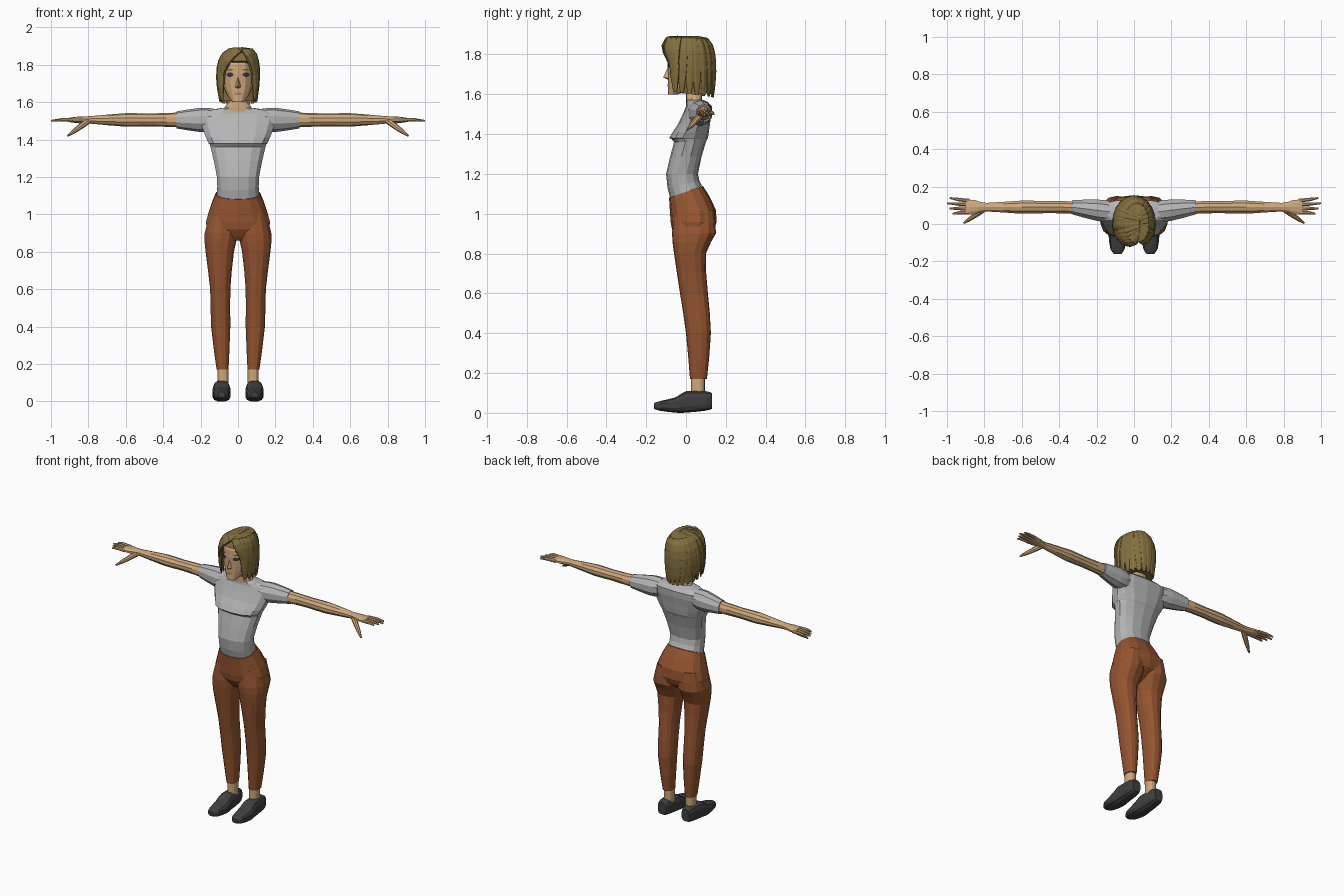
import bpy, bmesh, math
from mathutils import Vector
from mathutils.bvhtree import BVHTree

cube = bpy.data.objects.get("Cube")
if cube:
    bpy.data.objects.remove(cube, do_unlink=True)


def material(name, red, green, blue):
    mat = bpy.data.materials.new(name)
    mat.use_nodes = True
    color = (red, green, blue, 1)
    mat.diffuse_color = color
    mat.node_tree.nodes["Principled BSDF"].inputs["Base Color"].default_value = color
    return mat


SKIN = material("skin tan", .62, .39, .2)
SHIRT = material("shirt grey", .46, .46, .47)
PANTS = material("trouser rust", .3, .09, .03)
HAIR = material("hair dark blond", .23, .16, .05)
SHOE = material("shoe charcoal", .05, .05, .05)
EYE = material("eye slate", .03, .04, .06)
LIP = material("lip brown", .42, .2, .12)


def finish(name, bm, mat):
    bmesh.ops.recalc_face_normals(bm, faces=bm.faces)
    mesh = bpy.data.meshes.new(name)
    bm.to_mesh(mesh)
    bm.free()
    mesh.materials.append(mat)
    obj = bpy.data.objects.new(name, mesh)
    bpy.context.collection.objects.link(obj)
    return obj


def smoothed(keys):
    """Add a spline midpoint between each pair of key sections."""
    result = [keys[0]]
    last = len(keys) - 1
    for i in range(last):
        before, start, end, after = keys[max(i - 1, 0)], keys[i], keys[i + 1], keys[min(i + 2, last)]
        result.append([(9 * (b + c) - a - d) / 16 for a, b, c, d in zip(before, start, end, after)])
        result.append(end)
    return result


def ring(center, u, v, count=12, power=2.4):
    """Rounded cross-section spanned by the half axes u and v."""
    def bulge(t):
        return math.copysign(abs(t) ** (2 / power), t)
    angles = [math.tau * (i + .5) / count for i in range(count)]
    return [Vector(center) + Vector(u) * bulge(math.cos(a)) + Vector(v) * bulge(math.sin(a)) for a in angles]


def loft(name, rings, mat, side=1):
    bm = bmesh.new()
    loops = [[bm.verts.new((p.x * side, p.y, p.z)) for p in points] for points in rings]
    for low, high in zip(loops, loops[1:]):
        for i in range(len(low)):
            j = (i + 1) % len(low)
            bm.faces.new((low[i], low[j], high[j], high[i]))
    bm.faces.new(loops[0])
    bm.faces.new(loops[-1])
    return finish(name, bm, mat)


def level(z, left, right, front, back):
    """Horizontal section; the waistline rises towards the back."""
    rise = .03 * max(0, 1 - abs(z - 1.08) / .12)
    return ring(((left + right) / 2, (front + back) / 2, z + rise),
                ((right - left) / 2, 0, 0), (0, (back - front) / 2, rise), 14)


def trunk(name, keys, mat):
    return loft(name, [level(z, -half, half, front, back) for z, half, front, back in smoothed(keys)], mat)


def limb(name, keys, mat, side):
    """Part of an arm running along x."""
    rings = [ring((x, min(.09, .05 + .12 * x), 1.505), (0, deep, 0), (0, 0, tall), 10, 2)
             for x, deep, tall in smoothed(keys)]
    loft(name, rings, mat, side)


def tube(name, path, radii, mat, side=1, flat=1, middle=None):
    """Tapered strand, flattened towards the middle point if there is one."""
    points = [Vector(p) for p in path]
    rings = []
    for i, p in enumerate(points):
        along = (points[min(i + 1, len(points) - 1)] - points[max(i - 1, 0)]).normalized()
        out = p - middle if middle else Vector((0, 0, 1))
        wide = along.cross(out).normalized()
        rings.append(ring(p, wide * radii[i], wide.cross(along) * radii[i] * flat, 8, 2))
    loft(name, rings, mat, side)


# Trunk, neck and head
trunk("shirt_body", [(1.08, .115, -.08, .08), (1.2, .115, -.1, .06), (1.36, .15, -.06, .1),
                     (1.38, .16, -.085, .11), (1.45, .19, -.04, .12), (1.54, .2, 0, .13),
                     (1.57, .08, 0, .09)], SHIRT)
trunk("trouser_hips", [(1.08, .12, -.085, .085), (1, .16, -.08, .15), (.92, .17, -.07, .14),
                       (.86, .05, -.03, .06)], PANTS)
trunk("neck", [(1.55, .08, 0, .09), (1.58, .07, 0, .08), (1.6, .05, 0, .08), (1.66, .05, 0, .08)], SKIN)
head = trunk("head", [(1.6, .03, -.09, -.04), (1.64, .06, -.09, .06), (1.7, .08, -.09, .1),
                      (1.8, .08, -.09, .11), (1.86, .05, -.05, .07)], SKIN)

# Nose
bm = bmesh.new()
bridge, tip, base = [bm.verts.new(p) for p in ((0, -.085, 1.75), (0, -.115, 1.685), (0, -.085, 1.67))]
for s in (-1, 1):
    wing = bm.verts.new((s * .017, -.085, 1.68))
    bm.faces.new((bridge, tip, wing))
    bm.faces.new((tip, base, wing))
finish("nose", bm, SKIN)

# Face details laid on the head
bm = bmesh.new()
bm.from_mesh(head.data)
face_tree = BVHTree.FromBMesh(bm)
bm.free()


def face_plate(name, x, z, width, height, mat):
    bm = bmesh.new()

    def on_face(dx, dz):
        start = Vector((x + dx, -1, z + dz))
        hit = face_tree.ray_cast(start, Vector((0, 1, 0)))[0]
        return bm.verts.new((start.x, hit.y - .004, start.z))
    center = on_face(0, 0)
    angles = [math.tau * i / 10 for i in range(10)]
    rim = [on_face(width * math.cos(a), height * math.sin(a)) for a in angles]
    for i, vert in enumerate(rim):
        bm.faces.new((center, rim[i - 1], vert))
    finish(name, bm, mat)


face_plate("mouth", 0, 1.645, .024, .006, LIP)

# Paired parts
for label, s in (("left", 1), ("right", -1)):
    face_plate(label + "_eye", s * .043, 1.747, .019, .012, EYE)
    face_plate(label + "_eyebrow", s * .043, 1.773, .022, .004, HAIR)

    # Sleeve, arm and palm
    limb(label + "_sleeve", [(.13, .06, .06), (.2, .06, .065), (.33, .04, .045)], SHIRT, s)
    limb(label + "_arm", [(.3, .035, .04), (.48, .034, .034), (.6, .037, .036), (.79, .024, .02),
                          (.85, .04, .018), (.9, .042, .012)], SKIN, s)

    # Fingers and thumb
    for i in range(4):
        spread = i - 1.5
        reach = 1 - .015 * abs(spread - .5)
        tube(f"{label}_finger_{i + 1}", [(.88, .093 + .021 * spread, 1.504), (.94, .095 + .024 * spread, 1.506),
                                         (reach, .097 + .028 * spread, 1.5)], (.011, .01, .005), SKIN, s)
    thumb_path = [(.8 + .11 * t, .08 - .075 * t, 1.5 - .08 * t) for t in (0, .3, .7, 1)]
    tube(label + "_thumb", thumb_path, (.016, .016, .012, .005), SKIN, s)

    # Trouser leg, ankle and shoe
    leg = [(1, .02, .15, -.06, .14), (.9, 0, .18, -.07, .15), (.8, .02, .175, -.06, .1),
           (.6, .04, .15, -.03, .11), (.4, .04, .145, 0, .125), (.17, .05, .115, .02, .105)]
    loft(label + "_trouser_leg", [level(*key) for key in smoothed(leg)], PANTS, s)
    loft(label + "_ankle", [level(z, .05, .11, .025, .095) for z in (.06, .2)], SKIN, s)
    shoe = [(-.16, .02, .02, .05), (-.13, .04, .01, .06), (-.05, .05, 0, .08), (0, .046, 0, .11),
            (.1, .04, .01, .11), (.13, .03, .02, .1)]
    loft(label + "_shoe", [ring((.088, y, (low + top) / 2), (half, 0, 0), (0, 0, (top - low) / 2), 12, 3)
                           for y, half, low, top in smoothed(shoe)], SHOE, s)


# Hair
def hair_profile(t):
    """Spread and height of the hair from parting (0) to hem (1)."""
    return math.sin(.66 * math.pi * t) ** .45, 1.885 - .28 * t ** 1.7


def hair_lock(name, start, end):
    """Lock that sweeps from the start direction to the end direction."""
    path, radii = [], []
    for i in range(8):
        t = i / 7
        spread, z = hair_profile(t)
        a = math.radians(end + (start - end) * max(0, 1 - 1.5 * t))
        path.append((.03 * (1 - spread) + .104 * spread * math.sin(a),
                     .005 - .135 * (.4 + .6 * spread) * math.cos(a), z + .02 * t * math.cos(a)))
        radii.append(.034 * math.sin(math.pi * (.1 + .86 * t)) ** .6)
    tube(name, path, radii, HAIR, 1, .45, Vector((0, .02, 1.72)))


base_rings = []
for i in range(1, 8):
    spread, z = hair_profile(i / 7)
    front = -.11 * spread if z > 1.8 else -.02
    base_rings.append(level(z, -.1 * spread, .1 * spread, front, .13 * spread))
loft("hair_base", base_rings, HAIR)
for k in range(15):
    angle = 62 + 236 * k / 14
    hair_lock(f"hair_lock_{k + 1}", angle, angle)
for start in range(-40, 60, 20):
    side_name = "left" if start > 0 else "right"
    hair_lock(f"{side_name}_fringe_{abs(start)}", start, 64 if start > 0 else -64)
